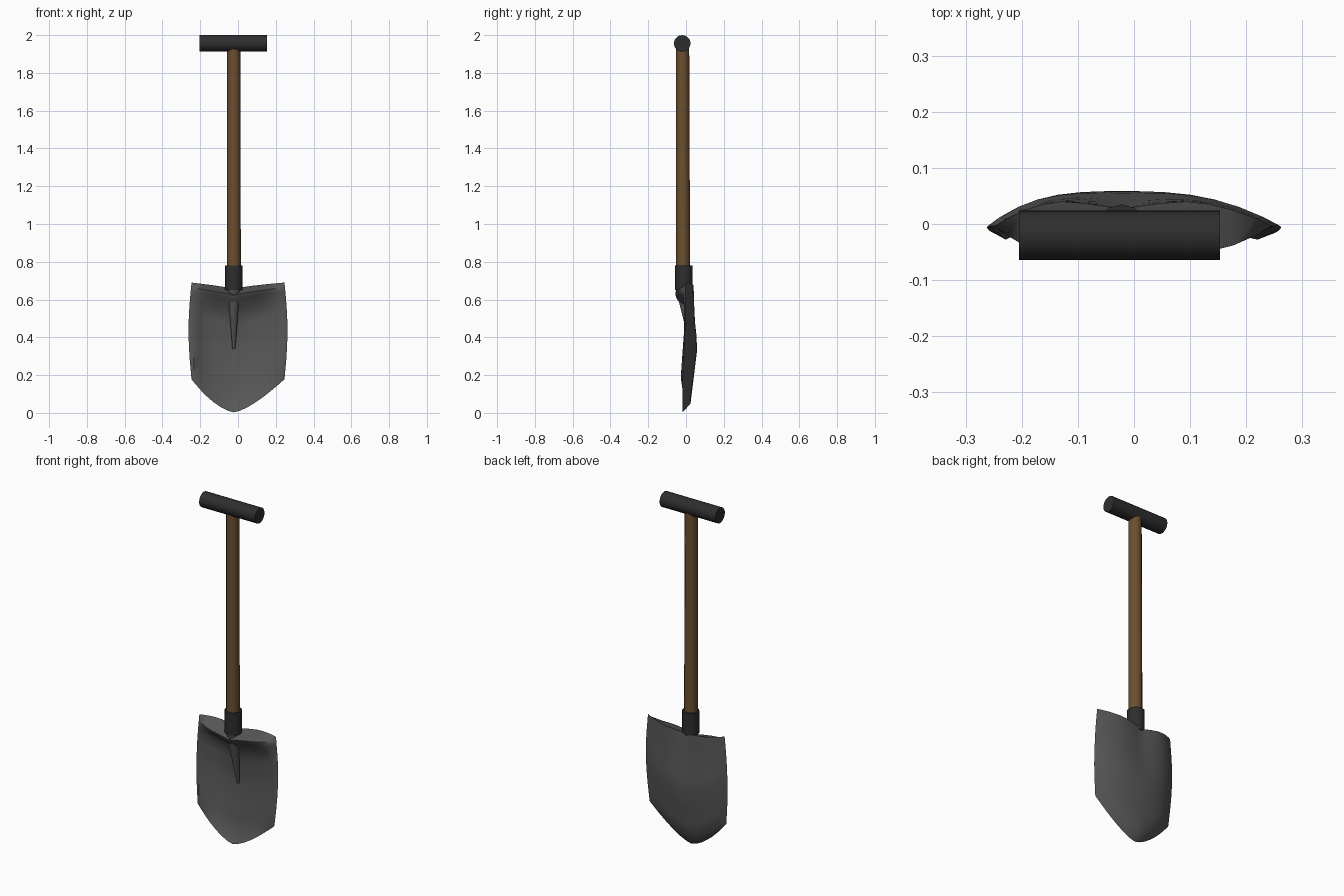
import bpy, bmesh, math
from mathutils import Vector

old = bpy.data.objects.get("Cube")
if old:
    bpy.data.objects.remove(old)


def material(name, rgb, rough=0.7):
    m = bpy.data.materials.new(name)
    m.use_nodes = True
    m.diffuse_color = (*rgb, 1)
    node = m.node_tree.nodes["Principled BSDF"]
    node.inputs["Base Color"].default_value = (*rgb, 1)
    node.inputs["Roughness"].default_value = rough
    return m


steel = material("grey_steel", (0.095, 0.095, 0.095))
iron = material("dark_iron", (0.027, 0.027, 0.028))
wood = material("brown_wood", (0.15, 0.078, 0.028))


def finish(bm, name, mat, angle):
    bmesh.ops.recalc_face_normals(bm, faces=bm.faces)
    mesh = bpy.data.meshes.new(name)
    bm.to_mesh(mesh)
    bm.free()
    ob = bpy.data.objects.new(name, mesh)
    bpy.context.collection.objects.link(ob)
    mesh.materials.append(mat)
    bpy.ops.object.select_all(action="DESELECT")
    ob.select_set(True)
    bpy.context.view_layer.objects.active = ob
    bpy.ops.object.shade_smooth_by_angle(angle=math.radians(angle))
    return ob


def rod(name, start, end, r1, r2, sides, mat):
    """Tapered round bar between two points."""
    a, b = Vector(start), Vector(end)
    bm = bmesh.new()
    bmesh.ops.create_cone(bm, cap_ends=True, segments=sides, radius1=r1,
                          radius2=r2, depth=(b - a).length)
    turn = (b - a).to_track_quat("Z", "Y").to_matrix()
    bmesh.ops.rotate(bm, verts=bm.verts, matrix=turn)
    bmesh.ops.translate(bm, verts=bm.verts, vec=(a + b) / 2)
    return finish(bm, name, mat, 50)


def interp(points, t):
    for (a, va), (b, vb) in zip(points, points[1:]):
        if t <= b:
            return va + (vb - va) * (t - a) / (b - a)
    return points[-1][1]


# Grip, shaft, collar and the socket spine running down the blade
CX = -0.022
rod("grip", (-0.205, -0.02, 1.956), (0.153, -0.02, 1.956), 0.044, 0.044, 20, iron)
rod("shaft", (CX, -0.015, 0.7), (CX, -0.018, 1.94), 0.037, 0.035, 12, wood)
rod("collar", (CX, -0.011, 0.65), (CX, -0.011, 0.78), 0.046, 0.046, 12, iron)
rod("socket_spine", (CX, 0.033, 0.34), (CX, -0.021, 0.67), 0.008, 0.036, 10, steel)

# Blade: dished sheet with a rolled rim and a folded foot tread on top
DEPTH = [(0, 0.05), (0.3, 0.056), (0.48, 0.066), (0.93, 0.04), (1, 0)]
RIM = [(0, -0.003), (0.4, -0.004), (1, -0.018)]
THICK = [(0, 0.014), (0.75, 0.018), (0.9, 0.022), (1, 0)]
LIP = [(0, 0), (0.05, 1), (0.09, 0.85), (0.19, 0)]
ROWS = [0, 0.05, 0.09, 0.19, 0.3, 0.4, 0.5, 0.65, 0.8, 0.93, 1]
HALF = [0, 0.12, 0.28, 0.45, 0.6, 0.75, 0.9, 1]
COLS = [-u for u in HALF[:0:-1]] + HALF


def blade_point(u, t, front):
    s = abs(u)
    x = u * (0.246 + 0.016 * math.sin(math.pi * t)) + CX * (1 - u * u)
    top = 0.655 + 0.035 * s ** 0.7
    bottom = 0.003 + 0.175 * s ** 1.5
    z = top + (bottom - top) * t
    y = interp(RIM, t) + interp(DEPTH, t) * (1 - s ** 2.9)
    y -= 0.02 * max(0, 1 - s / 0.5) * max(0, 1 - t / 0.45)
    if front and 0 < t < 1:
        sheet = y - interp(THICK, s)
        lip = -0.056 * (1 - s ** 4)
        y = sheet + (lip - sheet) * interp(LIP, t)
    return x, y, z


bm = bmesh.new()
rings = []
for t in ROWS:
    ring = [bm.verts.new(blade_point(u, t, False)) for u in COLS]
    ring += [bm.verts.new(blade_point(u, t, True)) for u in COLS[-2:0:-1]]
    rings.append(ring)
for r1, r2 in zip(rings, rings[1:]):
    for i in range(len(r1)):
        j = (i + 1) % len(r1)
        bm.faces.new((r1[i], r1[j], r2[j], r2[i]))
bmesh.ops.remove_doubles(bm, verts=bm.verts, dist=0.0005)
finish(bm, "blade", steel, 50)
